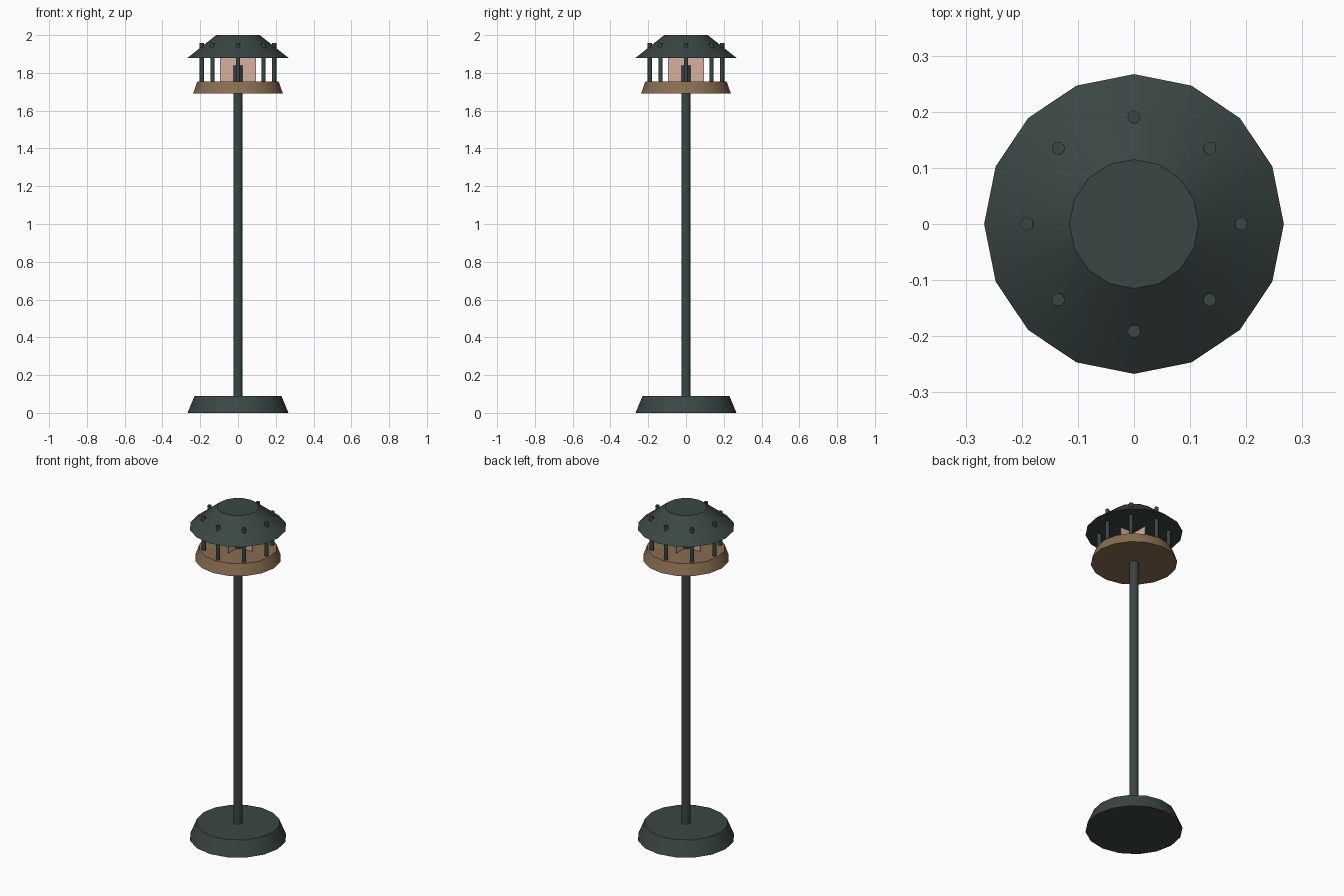
import bpy, math

if "Cube" in bpy.data.objects:
    bpy.data.objects.remove(bpy.data.objects["Cube"])


def material(name, rgb):
    m = bpy.data.materials.new(name)
    m.diffuse_color = (*rgb, 1)
    m.use_nodes = True
    m.node_tree.nodes["Principled BSDF"].inputs["Base Color"].default_value = m.diffuse_color
    return m


GREEN = material("dark_green_metal", (0.042, 0.062, 0.059))
WOOD = material("tan_wood", (0.25, 0.155, 0.08))
GLOW = material("peach_glow", (0.68, 0.44, 0.34))


def finish(ob, name, mat):
    ob.name = name
    ob.data.materials.append(mat)
    return ob


def frustum(name, mat, sides, r1, r2, z1, z2, x=0, y=0):
    """Round part with its first corner on the x axis."""
    bpy.ops.mesh.primitive_cone_add(vertices=sides, radius1=r1, radius2=r2,
                                    depth=z2 - z1, location=(x, y, (z1 + z2) / 2))
    bpy.ops.object.shade_smooth_by_angle(angle=math.radians(35))
    return finish(bpy.context.object, name, mat)


# Foot, pole, tray and roof
frustum("base", GREEN, 16, 0.267, 0.23, 0, 0.09)
frustum("pole", GREEN, 12, 0.025, 0.025, 0.05, 1.84)
frustum("tray", WOOD, 16, 0.238, 0.215, 1.69, 1.755)
frustum("roof", GREEN, 16, 0.267, 0.115, 1.88, 2.0)

# Ring of bars, poking through the roof
for i in range(8):
    a = i * math.pi / 4
    frustum(f"bar_{i + 1}", GREEN, 12, 0.0115, 0.0115, 1.73, 1.957,
            0.191 * math.cos(a), 0.191 * math.sin(a))

# Crossed glowing panels
for i in range(2):
    bpy.ops.mesh.primitive_cube_add(size=1, location=(0, 0, 1.8175))
    ob = finish(bpy.context.object, f"glow_panel_{i + 1}", GLOW)
    ob.scale = (0.19, 0.003, 0.135)
    ob.rotation_euler.z = i * math.pi / 2
